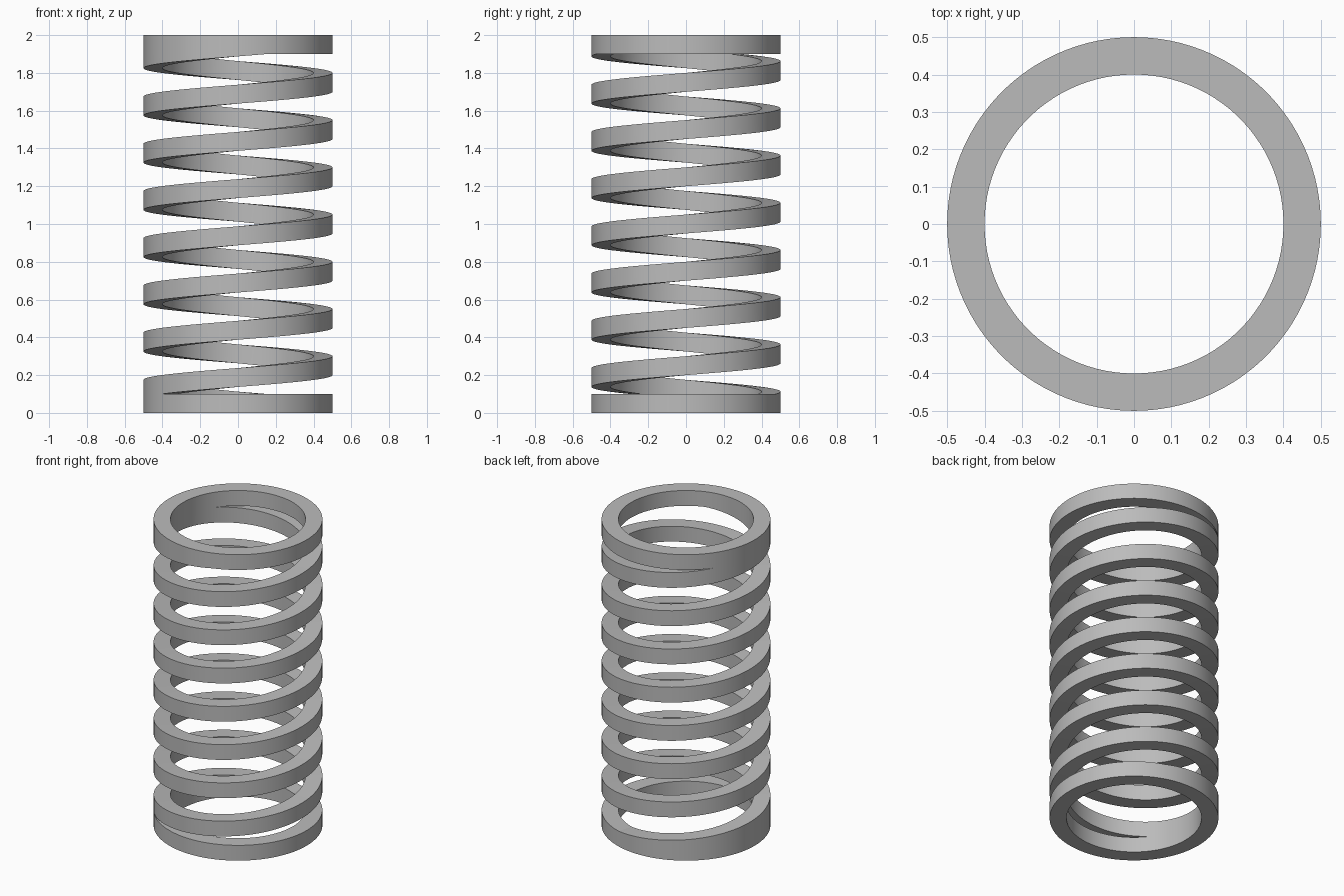
import bpy
import bmesh
from math import cos, sin, pi, radians

if "Cube" in bpy.data.objects:
    bpy.data.objects.remove(bpy.data.objects["Cube"], do_unlink=True)

INNER, OUTER = 0.4, 0.5
HEIGHT, THICK, PITCH = 2.0, 0.1, 0.25
STEPS = 100  # segments per turn

steel = bpy.data.materials.new("steel grey")
steel.use_nodes = True
grey = (0.5, 0.5, 0.5, 1)
steel.diffuse_color = grey
steel.node_tree.nodes["Principled BSDF"].inputs["Base Color"].default_value = grey


def sweep(name, sections, closed):
    """Join rectangular wire sections given as (angle, bottom, top)."""
    bm = bmesh.new()
    rows = []
    for a, lo, hi in sections:
        corners = ((INNER, lo), (OUTER, lo), (OUTER, hi), (INNER, hi))
        rows.append([bm.verts.new((r * cos(a), r * sin(a), z)) for r, z in corners])
    pairs = list(zip(rows, rows[1:]))
    if closed:
        pairs.append((rows[-1], rows[0]))
    for p, q in pairs:
        for i in range(4):
            j = (i + 1) % 4
            bm.faces.new((p[i], p[j], q[j], q[i]))
    # The coil's ends taper to nothing on the rings
    bmesh.ops.remove_doubles(bm, verts=bm.verts, dist=1e-5)
    bmesh.ops.recalc_face_normals(bm, faces=bm.faces)
    mesh = bpy.data.meshes.new(name)
    bm.to_mesh(mesh)
    bm.free()
    mesh.materials.append(steel)
    obj = bpy.data.objects.new(name, mesh)
    bpy.context.collection.objects.link(obj)
    bpy.ops.object.select_all(action="DESELECT")
    obj.select_set(True)
    bpy.context.view_layer.objects.active = obj
    bpy.ops.object.shade_smooth_by_angle(angle=radians(30))
    return obj


# Flat end rings
for name, z in (("bottom_ring", 0), ("top_ring", HEIGHT - THICK)):
    sweep(name, [(2 * pi * i / STEPS, z, z + THICK) for i in range(STEPS)], True)

# Rising coil, trimmed flush where it grows out of each ring
low, high = THICK, HEIGHT - THICK
start = round(STEPS * THICK / 2 / PITCH)
end = round(STEPS * (HEIGHT - THICK / 2) / PITCH)
coil = []
for i in range(start, end + 1):
    z = PITCH * i / STEPS
    coil.append((2 * pi * i / STEPS, max(low, z - THICK / 2), min(high, z + THICK / 2)))
sweep("coil", coil, False)
